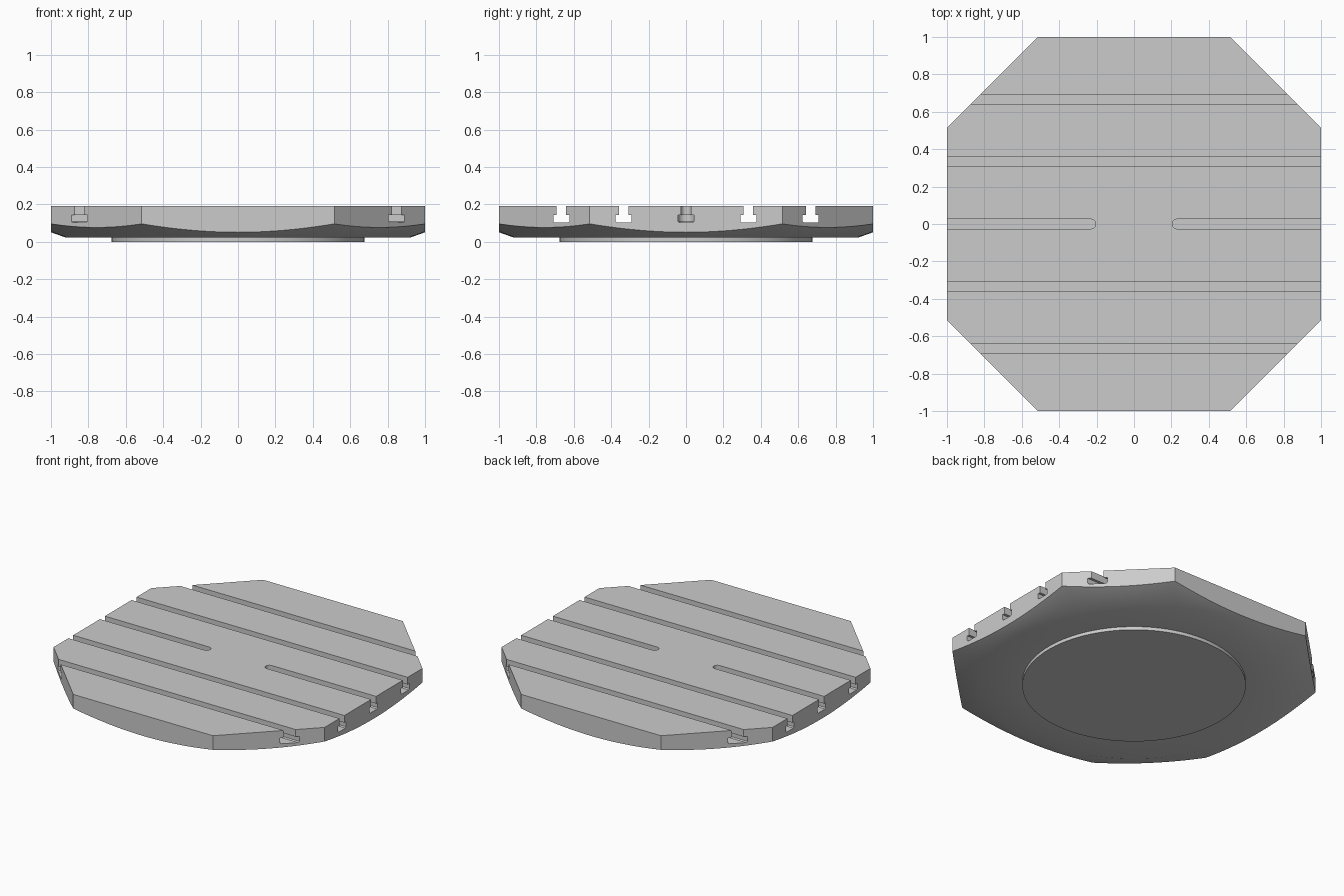
import bpy
import bmesh
import math

cube = bpy.data.objects.get("Cube")
if cube:
    bpy.data.objects.remove(cube)

steel = bpy.data.materials.new("plain steel grey")
steel.use_nodes = True
steel.diffuse_color = (0.6, 0.6, 0.6, 1)
steel.node_tree.nodes["Principled BSDF"].inputs["Base Color"].default_value = (0.6, 0.6, 0.6, 1)

TOP = 0.19


def loft(name, rings):
    """Skin a stack of equal-length closed rings and cap both ends."""
    bm = bmesh.new()
    loops = [[bm.verts.new(p) for p in ring] for ring in rings]
    n = len(loops[0])
    for low, high in zip(loops, loops[1:]):
        for i in range(n):
            j = (i + 1) % n
            bm.faces.new((low[i], low[j], high[j], high[i]))
    bm.faces.new(loops[0][::-1])
    bm.faces.new(loops[-1])
    bmesh.ops.recalc_face_normals(bm, faces=bm.faces)
    mesh = bpy.data.meshes.new(name)
    bm.to_mesh(mesh)
    bm.free()
    mesh.materials.append(steel)
    obj = bpy.data.objects.new(name, mesh)
    bpy.context.collection.objects.link(obj)
    return obj


def circle(r, z, n=128):
    return [(r * math.cos(math.tau * i / n), r * math.sin(math.tau * i / n), z)
            for i in range(n)]


def stadium(x0, x1, y, r, z, n=12):
    """Round-ended slot outline between two end centres."""
    ring = []
    for x, start in ((x1, -math.pi / 2), (x0, math.pi / 2)):
        for i in range(n + 1):
            a = start + math.pi * i / n
            ring.append((x + r * math.cos(a), y + r * math.sin(a), z))
    return ring


def octagon(z, half=1.0, corner=0.515):
    quarter = [(half, -corner), (half, corner)]
    pts = []
    for _ in range(4):
        pts += [(x, y, z) for x, y in quarter]
        quarter = [(-y, x) for x, y in quarter]
    return pts


def cut(target, tool, operation):
    tool.hide_render = True
    mod = target.modifiers.new(operation.lower(), 'BOOLEAN')
    mod.operation = operation
    mod.solver = 'EXACT'
    mod.object = tool
    bpy.context.view_layer.objects.active = target
    bpy.ops.object.modifier_apply(modifier=mod.name)
    bpy.data.objects.remove(tool)


# Turned blank: round locating boss, flat underside, shallow cone at the rim
blank_profile = [(0.675, 0), (0.675, 0.022), (0.92, 0.022), (1.2, 0.123), (1.2, TOP)]
plate = loft("slotted_table_plate", [circle(r, z) for r, z in blank_profile])

# Trim the blank to an eight-sided outline
cut(plate, loft("outline_trim", [octagon(-0.1), octagon(0.4)]), 'INTERSECT')

# T-slots: four run right across, two blind ones enter from the sides
t_section = [(0.102, 0.036), (0.109, 0.0425), (0.142, 0.0425), (0.142, 0.026), (0.3, 0.026)]
slots = [(-1.3, 1.3, y / 3) for y in (-2, -1, 1, 2)]
slots += [(-1.3, -0.231, 0), (0.231, 1.3, 0)]
for x0, x1, y in slots:
    cutter = loft("t_slot_cutter", [stadium(x0, x1, y, r, z) for z, r in t_section])
    cut(plate, cutter, 'DIFFERENCE')

# Smooth the turned surfaces, keep machined edges crisp
bpy.ops.object.select_all(action='DESELECT')
plate.select_set(True)
bpy.context.view_layer.objects.active = plate
bpy.ops.object.shade_smooth_by_angle(angle=math.radians(30))
